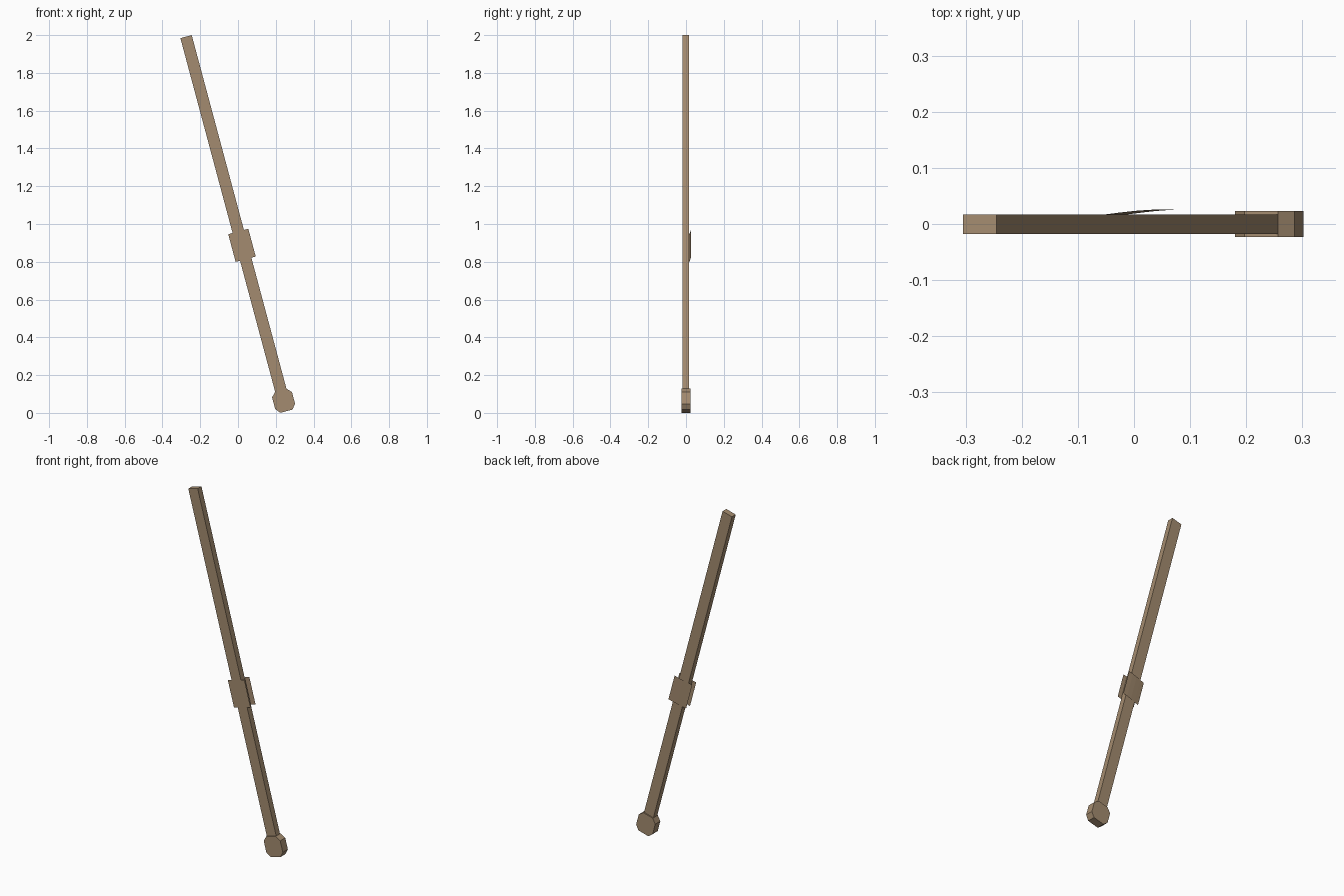
import bpy, bmesh, math

if "Cube" in bpy.data.objects:
    bpy.data.objects.remove(bpy.data.objects["Cube"])

wood = bpy.data.materials.new("worn brown wood")
wood.diffuse_color = (0.37, 0.26, 0.16, 1)
wood.use_nodes = True
wood.node_tree.nodes["Principled BSDF"].inputs["Base Color"].default_value = wood.diffuse_color

TILT = math.radians(15)
TOP = (-0.275, 1.992)


def place(u, d):
    """Local (across, distance down the staff) to world x, z."""
    return (TOP[0] + u * math.cos(TILT) + d * math.sin(TILT),
            TOP[1] + u * math.sin(TILT) - d * math.cos(TILT))


def finish(name, bm):
    bmesh.ops.recalc_face_normals(bm, faces=bm.faces)
    mesh = bpy.data.meshes.new(name)
    bm.to_mesh(mesh)
    bm.free()
    mesh.materials.append(wood)
    obj = bpy.data.objects.new(name, mesh)
    bpy.context.collection.objects.link(obj)


def slab(name, half, y0, y1):
    """Extrude a profile mirrored across the staff axis from y0 to y1."""
    outline = half + [(-u, d) for u, d in reversed(half)]
    bm = bmesh.new()
    pts = [place(u, d) for u, d in outline]
    face = bm.faces.new([bm.verts.new((x, y0, z)) for x, z in pts])
    ext = bmesh.ops.extrude_face_region(bm, geom=[face])["geom"]
    verts = [v for v in ext if isinstance(v, bmesh.types.BMVert)]
    bmesh.ops.translate(bm, verts=verts, vec=(0, y1 - y0, 0))
    finish(name, bm)


def sheet(name, y_at, n=4):
    """Thin single-sided wrap, bowed by y_at(across fraction)."""
    bm = bmesh.new()
    rows = []
    for d in (1.068, 1.22):
        row = []
        for i in range(n + 1):
            t = i / n
            x, z = place(-0.055 + 0.11 * t, d)
            row.append(bm.verts.new((x, y_at(t), z)))
        rows.append(row)
    for i in range(n):
        bm.faces.new((rows[0][i], rows[0][i + 1], rows[1][i + 1], rows[1][i]))
    finish(name, bm)


# Long square staff
slab("staff", [(0.031, 0.0), (0.031, 1.96)], -0.018, 0.0165)
# Chamfered foot block
slab("foot_block", [(0.031, 1.938), (0.0545, 1.963),
                    (0.0545, 2.027), (0.033, 2.053)], -0.023, 0.023)
# Grip wraps on both broad sides
sheet("back_grip_wrap", lambda t: 0.017 + 0.009 * math.sin(t * math.pi / 2))
sheet("front_grip_wrap", lambda t: -0.0188)
